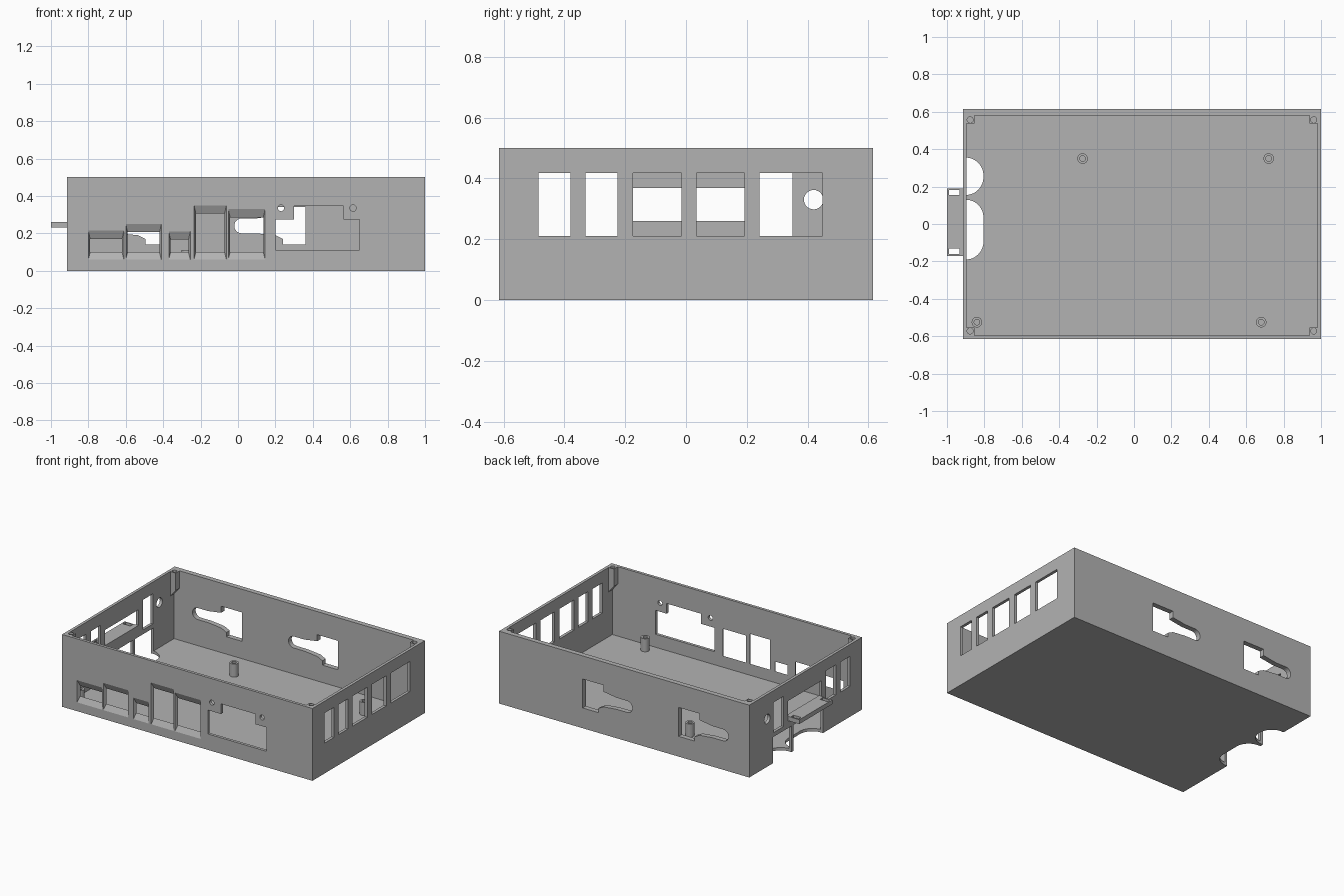
import bpy, bmesh, math
from mathutils import Vector

cube = bpy.data.objects.get("Cube")
if cube:
    bpy.data.objects.remove(cube, do_unlink=True)

grey = bpy.data.materials.new("plain grey")
grey.use_nodes = True
COLOUR = (0.45, 0.45, 0.45, 1)
grey.diffuse_color = COLOUR
grey.node_tree.nodes["Principled BSDF"].inputs["Base Color"].default_value = COLOUR

# Overall sizes
X0, X1, Y, H = -0.915, 1.0, 0.615, 0.5
IX0, IX1, IY0, IY1 = -0.895, 0.98, -0.595, 0.58
FLOOR = 0.02


def rect(a, b, c, d):
    return [(a, c), (b, c), (b, d), (a, d)]


def arc(cx, cy, r, start, end, n=12):
    angles = [math.radians(start + (end - start) * i / n) for i in range(n + 1)]
    return [(cx + r * math.cos(t), cy + r * math.sin(t)) for t in angles]


def circle(cx, cy, r, n=24):
    return arc(cx, cy, r, 0, 360, n)[:-1]


def prism(name, axis, pts, a, b, end_pts=None):
    """Extrude a flat outline along an axis; end_pts gives a taper."""
    def place(p, t):
        return {"X": (t, p[0], p[1]), "Y": (p[0], t, p[1]), "Z": (p[0], p[1], t)}[axis]
    bm = bmesh.new()
    first = [bm.verts.new(place(p, a)) for p in pts]
    last = [bm.verts.new(place(p, b)) for p in (end_pts or pts)]
    bm.faces.new(first)
    bm.faces.new(last[::-1])
    n = len(pts)
    for i in range(n):
        bm.faces.new((first[i], last[i], last[(i + 1) % n], first[(i + 1) % n]))
    bmesh.ops.recalc_face_normals(bm, faces=bm.faces)
    mesh = bpy.data.meshes.new(name)
    bm.to_mesh(mesh)
    bm.free()
    mesh.materials.append(grey)
    obj = bpy.data.objects.new(name, mesh)
    bpy.context.scene.collection.objects.link(obj)
    return obj


def cut(obj, cutters):
    """Subtract the cutters, bake the result and remove them."""
    for c in cutters:
        c.hide_render = True
        mod = obj.modifiers.new("cut", "BOOLEAN")
        mod.operation = "DIFFERENCE"
        mod.solver = "EXACT"
        mod.object = c
    bpy.context.view_layer.update()
    graph = bpy.context.evaluated_depsgraph_get()
    baked = bpy.data.meshes.new_from_object(obj.evaluated_get(graph))
    obj.modifiers.clear()
    obj.data = baked
    for c in cutters:
        bpy.data.objects.remove(c, do_unlink=True)


# Open tray
case = prism("case_shell", "Z", rect(X0, X1, -Y, Y), 0, H)
cutters = [prism("cavity", "Z", rect(IX0, IX1, IY0, IY1), FLOOR, H + 0.1)]

# Flared connector openings in the front wall: left, right, top
for a, b, top in [(-0.8, -0.61, 0.215), (-0.6, -0.41, 0.25), (-0.37, -0.255, 0.21),
                  (-0.235, -0.062, 0.35), (-0.052, 0.145, 0.33)]:
    outer = rect(a, b, 0.06, top)
    inner = rect(a + 0.01, b - 0.01, 0.1, top - 0.045)
    cutters.append(prism("flare", "Y", outer, -Y - 0.0005, IY0 + 0.0005, inner))

# Stepped front panel opening with its two screw holes
panel = [(0.2, 0.11), (0.65, 0.11), (0.65, 0.275), (0.565, 0.275),
         (0.565, 0.345), (0.3, 0.345), (0.3, 0.275), (0.2, 0.275)]
cutters.append(prism("panel_opening", "Y", panel, -Y - 0.05, IY0 + 0.05))
for x in (0.23, 0.615):
    cutters.append(prism("screw_hole", "Y", circle(x, 0.335, 0.017), -Y - 0.05, IY0 + 0.05))

# Stepped keyholes in the back wall
for dx in (0, -0.735):
    key = [(0.24, 0.14), (0.36, 0.14), (0.36, 0.34), (0.2, 0.34), (0.2, 0.295),
           (0.1, 0.28)] + arc(0.02, 0.24, 0.04, 90, 270) + [(0.1, 0.2), (0.2, 0.19), (0.24, 0.17)]
    cutters.append(prism("keyhole", "Y", [(x + dx, z) for x, z in key], IY1 - 0.05, Y + 0.05))

# Side vents
VENTS = [(-0.485, -0.38), (-0.33, -0.225), (-0.175, -0.015), (0.035, 0.192), (0.242, 0.45)]
for a, b in VENTS:
    cutters.append(prism("vent", "X", rect(a, b, 0.21, 0.418), IX1 - 0.05, X1 + 0.05))
for a, b in VENTS[:2] + [(0.242, 0.35)]:
    cutters.append(prism("vent", "X", rect(a, b, 0.21, 0.418), X0 - 0.05, IX0 + 0.05))
cutters.append(prism("slot", "X", rect(-0.175, 0.192, 0.26, 0.368), X0 - 0.05, IX0 + 0.05))
cutters.append(prism("round_hole", "X", circle(0.42, 0.33, 0.032), X0 - 0.05, IX0 + 0.05))

# Rounded finger notches through the floor and the lower wall
for low, high in [(-0.19, 0.13), (0.155, 0.355)]:
    r = 0.095
    outline = [(X0 - 0.05, low)] + arc(-0.9, low + r, r, -90, 0)
    outline += arc(-0.9, high - r, r, 0, 90) + [(X0 - 0.05, high)]
    cutters.append(prism("notch", "Z", outline, -0.1, 0.18))
cut(case, cutters)

# Outer shelf with two strap slots
shelf = prism("side_shelf", "Z", rect(-1.0, IX0, -0.17, 0.19), 0.23, 0.26)
cut(shelf, [prism("strap_slot", "Z", rect(-0.99, -0.932, a, a + 0.028), 0.1, 0.4)
            for a in (-0.16, 0.155)])

# Corner screw posts with sloped undersides
P = 0.042
for side, wall_x, sx in (("right", IX0, 1), ("left", IX1, -1)):
    for end, wall_y, sy in (("front", IY0, 1), ("back", IY1, -1)):
        profile = [(wall_x, 0.33), (wall_x + sx * P, 0.38), (wall_x + sx * P, H), (wall_x, H)]
        post = prism(f"{end}_{side}_corner_post", "Y", profile, wall_y, wall_y + sy * P)
        hole = circle(wall_x + sx * P * 0.45, wall_y + sy * P * 0.55, 0.016)
        cut(post, [prism("post_hole", "Z", hole, 0.42, H + 0.1)])

# Board standoffs
for i, (x, y) in enumerate([(-0.275, 0.35), (0.72, 0.35), (-0.84, -0.525), (0.68, -0.525)]):
    peg = prism(f"board_standoff_{i + 1}", "Z", circle(x, y, 0.028), FLOOR - 0.005, 0.11)
    cut(peg, [prism("peg_hole", "Z", circle(x, y, 0.015), 0.04, 0.2)])
